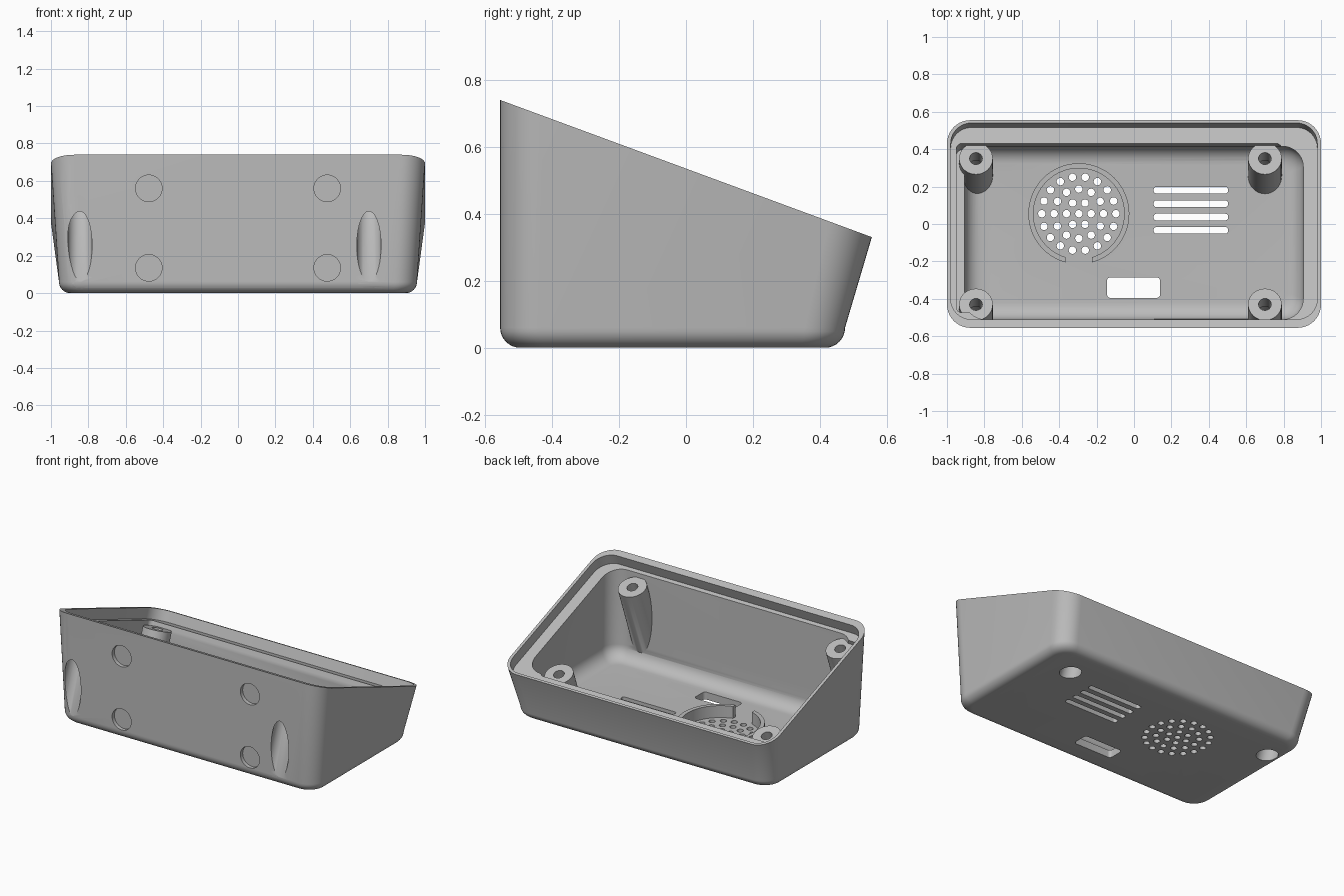
import bpy, bmesh
from math import sin, cos, pi, radians
from mathutils import Vector

cube = bpy.data.objects.get("Cube")
if cube:
    bpy.data.objects.remove(cube)

SLOPE = 0.369
N = Vector((0, SLOPE, 1)).normalized()      # normal of the sloping rim


def rim(y):
    return 0.535 - SLOPE * y


def outline(x0, x1, y0, y1, r, z, shift=0, seg=10):
    """Rounded rectangle at height z (number or function of y), moved along N."""
    corners = [(x1 - r, y1 - r), (x0 + r, y1 - r), (x0 + r, y0 + r), (x1 - r, y0 + r)]
    pts = []
    for k, (cx, cy) in enumerate(corners):
        for i in range(seg + 1):
            a = (k + i / seg) * pi / 2
            x, y = cx + r * cos(a), cy + r * sin(a)
            pts.append(Vector((x, y, z(y) if callable(z) else z)) + N * shift)
    return pts


def skin(name, rings):
    """Solid through a stack of equal outlines, capped at both ends."""
    bm = bmesh.new()
    rows = [[bm.verts.new(p) for p in ring] for ring in rings]
    n = len(rows[0])
    for a, b in zip(rows, rows[1:]):
        for i in range(n):
            j = (i + 1) % n
            bm.faces.new((a[i], a[j], b[j], b[i]))
    bm.faces.new(rows[0][::-1])
    bm.faces.new(rows[-1])
    bmesh.ops.recalc_face_normals(bm, faces=bm.faces)
    mesh = bpy.data.meshes.new(name)
    bm.to_mesh(mesh)
    bm.free()
    ob = bpy.data.objects.new(name, mesh)
    bpy.context.collection.objects.link(ob)
    return ob


def rod(name, p0, p1, r, seg=40):
    p0, p1 = Vector(p0), Vector(p1)
    q = (p1 - p0).to_track_quat('Z', 'Y')
    disc = [q @ Vector((r * cos(2 * pi * i / seg), r * sin(2 * pi * i / seg), 0)) for i in range(seg)]
    return skin(name, [[p + d for d in disc] for p in (p0, p1)])


def slab(name, x0, x1, y0, y1, r, z0, z1):
    return skin(name, [outline(x0, x1, y0, y1, r, z, seg=6) for z in (z0, z1)])


def boolean(ob, other, op='DIFFERENCE', keep=False):
    other.hide_render = True
    mod = ob.modifiers.new(op, 'BOOLEAN')
    mod.operation, mod.solver, mod.object = op, 'EXACT', other
    bpy.context.view_layer.objects.active = ob
    bpy.ops.object.modifier_apply(modifier=mod.name)
    if not keep:
        bpy.data.objects.remove(other)


def tub(name, hx, y0, y1, r, z, fillet, top):
    """Walls with a rounded bottom edge, ending in the given top outline."""
    rings = []
    for i in range(9):
        a = i / 8 * pi / 2
        d = fillet * (1 - sin(a))
        rings.append(outline(d - hx, hx - d, y0 + d, y1 - d, r - d * 0.6,
                             z + fillet * (1 - cos(a))))
    return skin(name, rings + [top])


# Outer body and its copy, which trims the screw posts
body_args = (0.957, -0.555, 0.475, 0.12, 0, 0.06, outline(-1, 1, -0.555, 0.555, 0.125, rim))
case = tub("case", *body_args)
envelope = tub("envelope", *body_args)

# Hollow inside, rim step and offset panel pocket
boolean(case, tub("cavity", 0.905, -0.51, 0.415, 0.11, 0.05, 0.09,
                  outline(-0.905, 0.905, -0.51, 0.415, 0.11, lambda y: rim(y) + 0.2)))
for box, depth in (((-0.98, 0.98, -0.51, 0.54, 0.11), 0.07),
                   ((-0.95, 0.79, -0.45, 0.455, 0.03), 0.17)):
    boolean(case, skin("step", [outline(*box, rim, s) for s in (-depth, 0.2)]))

# Tilted screw posts with a counterbore and a screw hole
tops = [Vector((x, y, rim(y) - 0.105)) for x in (-0.845, 0.70) for y in (-0.43, 0.35)]
for top in tops:
    post = rod("post", top - N * 0.9, top, 0.09)
    boolean(post, envelope, 'INTERSECT', keep=True)
    boolean(case, post, 'UNION')
bpy.data.objects.remove(envelope)

# Speaker collar with a gap at the front
sx, sy = -0.295, 0.055
collar = rod("collar", (sx, sy, 0.03), (sx, sy, 0.13), 0.27, 64)
boolean(collar, rod("bore", (sx, sy, 0), (sx, sy, 0.3), 0.243, 64))
boolean(collar, slab("gap", sx - 0.07, sx + 0.07, sy - 0.4, sy - 0.1, 0.01, 0, 0.3))
boolean(case, collar, 'UNION')

for top in tops:
    boolean(case, rod("counterbore", top - N * 0.9, top - N * 0.12, 0.065))
    boolean(case, rod("screw_hole", top - N * 0.2, top + N * 0.1, 0.034, 24))

# Speaker holes in rings of 1, 6, 12 and 18
for k in range(4):
    for i in range(max(1, 6 * k)):
        a = 2 * pi * i / max(1, 6 * k)
        x, y = sx + k * 0.066 * cos(a), sy + k * 0.066 * sin(a)
        boolean(case, rod("hole", (x, y, -0.1), (x, y, 0.1), 0.02, 16))

# Vent slots and cable opening in the floor
for y in (0.181, 0.108, 0.037, -0.034):
    boolean(case, slab("slot", 0.105, 0.503, y - 0.018, y + 0.018, 0.015, -0.1, 0.1))
boolean(case, slab("opening", -0.145, 0.14, -0.395, -0.285, 0.02, -0.1, 0.1))

# Shallow round pockets on the front
for x in (-0.477, 0.477):
    for z in (0.56, 0.135):
        boolean(case, rod("pocket", (x, -0.7, z), (x, -0.53, z), 0.071))

# One grey plastic
mat = bpy.data.materials.new("grey_plastic")
mat.use_nodes = True
grey = (0.5, 0.5, 0.5, 1)
mat.diffuse_color = grey
mat.node_tree.nodes["Principled BSDF"].inputs["Base Color"].default_value = grey
case.data.materials.clear()
case.data.materials.append(mat)
for poly in case.data.polygons:
    poly.material_index = 0

bpy.ops.object.select_all(action='DESELECT')
case.select_set(True)
bpy.context.view_layer.objects.active = case
bpy.ops.object.shade_smooth_by_angle(angle=radians(30))
